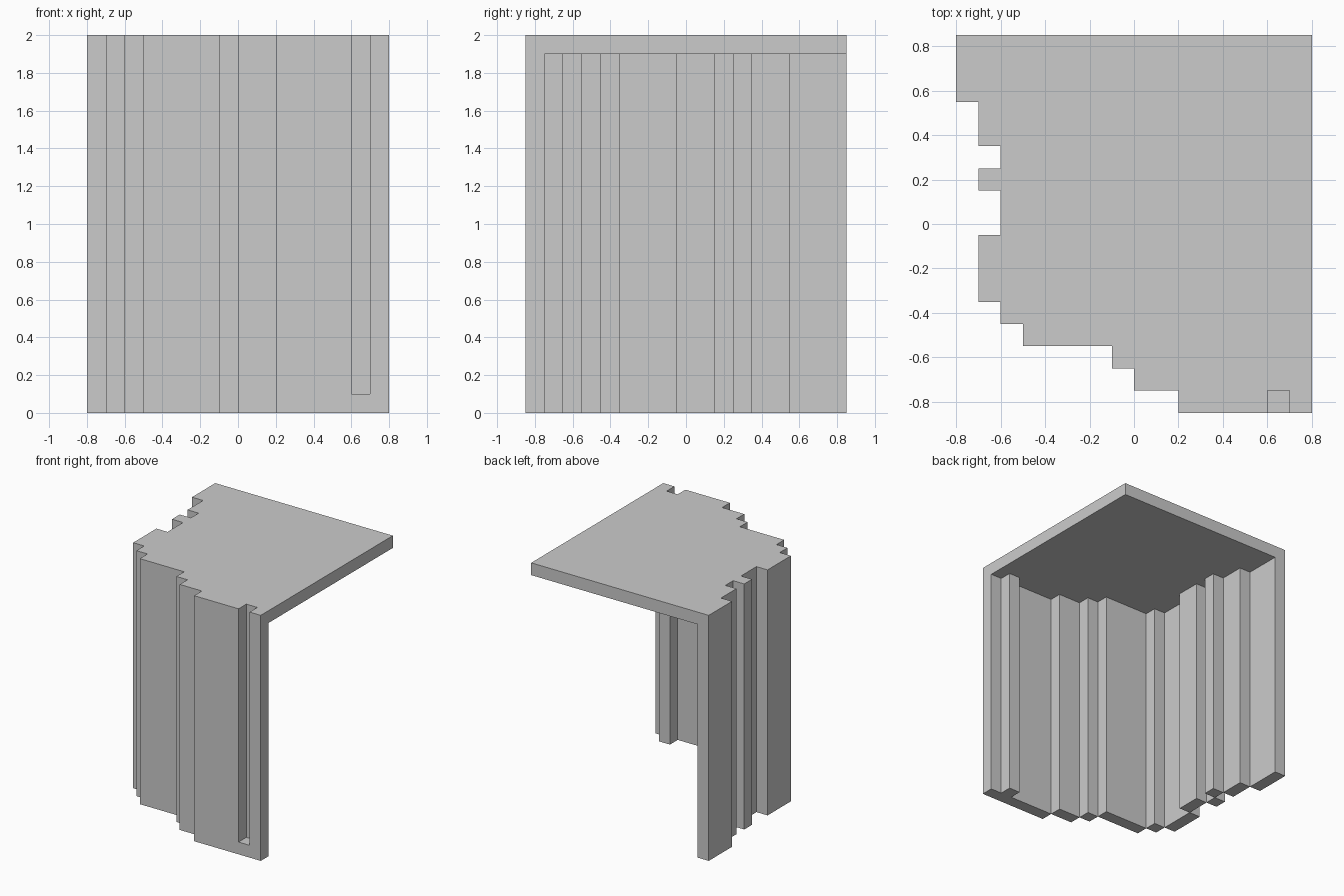
import bpy
import bmesh
from mathutils import Vector

cube = bpy.data.objects.get("Cube")
if cube:
    bpy.data.objects.remove(cube, do_unlink=True)

# One flat stone colour
stone = bpy.data.materials.new("stone_grey")
stone.use_nodes = True
grey = (0.6, 0.6, 0.6, 1)
stone.diffuse_color = grey
stone.node_tree.nodes["Principled BSDF"].inputs["Base Color"].default_value = grey

# Ground plan on a square grid: first filled column of each row, front to back
CELL = 0.1
COLUMNS = 16
ROW_START = [10, 8, 7, 3, 2, 1, 1, 1, 2, 2, 1, 2, 1, 1, 0, 0, 0]
ROWS = len(ROW_START)
GROOVE = (14, 0)
LEVELS = [0, 0.1, 1.9, 2]          # foot, wall, top slab
STEPS = [Vector(s) for s in ((1, 0, 0), (-1, 0, 0), (0, 1, 0),
                             (0, -1, 0), (0, 0, 1), (0, 0, -1))]


def in_plan(i, j):
    """Cell belongs to the plan; the plan runs on past the back and left."""
    if i >= COLUMNS or j >= ROWS:
        return True
    return j >= 0 and i >= ROW_START[j] and (i, j) != GROOVE


def solid(i, j, k):
    if not (0 <= i < COLUMNS and 0 <= j < ROWS and 0 <= k < 3):
        return False
    if (i, j) == GROOVE:
        return k == 0              # groove keeps a floor
    if not in_plan(i, j):
        return False
    rim = not all(in_plan(i + a, j + b)
                  for a, b in ((1, 0), (-1, 0), (0, 1), (0, -1)))
    return k == 2 or rim           # full slab on top, thin wall below


def corner(i, j, k):
    return Vector(((i - COLUMNS / 2) * CELL, (j - ROWS / 2) * CELL, LEVELS[k]))


# Stepped cliff shell: only faces between solid and empty cells
bm = bmesh.new()
for i in range(COLUMNS):
    for j in range(ROWS):
        for k in range(3):
            if not solid(i, j, k):
                continue
            for step in STEPS:
                if solid(i + int(step.x), j + int(step.y), k + int(step.z)):
                    continue
                axis = [abs(c) for c in step].index(1)
                u, v = Vector(), Vector()
                u[(axis + 1) % 3] = 1
                v[(axis + 2) % 3] = 1
                start = Vector((i, j, k))
                if step[axis] > 0:
                    start += step
                else:
                    u, v = v, u
                loop = (start, start + u, start + u + v, start + v)
                bm.faces.new([bm.verts.new(corner(*map(int, p))) for p in loop])

# Weld the cells and merge coplanar faces into clean panels
bmesh.ops.remove_doubles(bm, verts=bm.verts, dist=0.001)
bmesh.ops.dissolve_limit(bm, angle_limit=0.01, verts=bm.verts, edges=bm.edges)

mesh = bpy.data.meshes.new("cliff_shell")
bm.to_mesh(mesh)
bm.free()
mesh.materials.append(stone)
cliff = bpy.data.objects.new("cliff_shell", mesh)
bpy.context.collection.objects.link(cliff)
